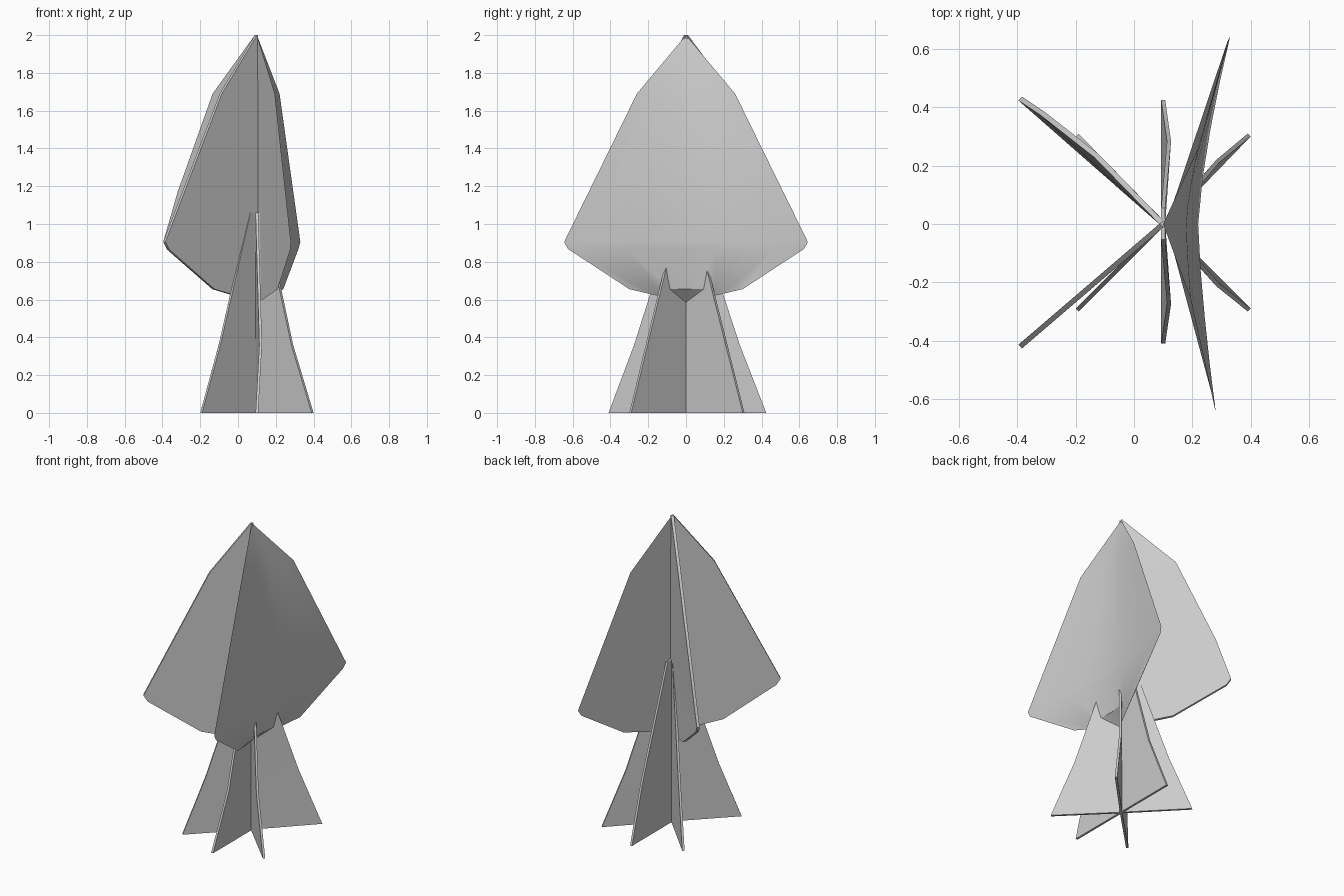
import bpy
import bmesh
from mathutils import Vector

if "Cube" in bpy.data.objects:
    bpy.data.objects.remove(bpy.data.objects["Cube"])

CX = 0.1  # all blades meet on a vertical axis at x = 0.1


def finish(name, bm, angle=0.6):
    bmesh.ops.remove_doubles(bm, verts=bm.verts, dist=0.0005)
    bmesh.ops.recalc_face_normals(bm, faces=bm.faces)
    mesh = bpy.data.meshes.new(name)
    bm.to_mesh(mesh)
    bm.free()
    ob = bpy.data.objects.new(name, mesh)
    bpy.context.collection.objects.link(ob)
    bpy.ops.object.select_all(action='DESELECT')
    ob.select_set(True)
    bpy.context.view_layer.objects.active = ob
    bpy.ops.object.shade_smooth_by_angle(angle=angle)
    return ob


def blade(name, tip, rows, thick):
    """Thin upright blade; rows are (inner, outer, z, sideways bulge), outward as fraction of tip."""
    d = Vector((tip[0] - CX, tip[1], 0))
    side = Vector((-d.y, d.x, 0)).normalized()
    bm = bmesh.new()
    rings = []
    for inner, outer, z, bulge in rows:
        base = Vector((CX, 0, z))
        a, b, off = base + d * inner, base + d * outer, side * thick / 2
        b = b + side * bulge
        rings.append([bm.verts.new(p) for p in (a - off, b - off, b + off, a + off)])
    for r, s in zip(rings, rings[1:]):
        for i in range(4):
            j = (i + 1) % 4
            bm.faces.new((r[i], r[j], s[j], s[i]))
    bm.faces.new(rings[0])
    bm.faces.new(rings[-1])
    return finish(name, bm)


# Two flat foliage blades on the left
blade("foliage_blade_back", (-0.39, 0.43),
      [(0, 0.02, 0.59, 0), (0, 0.3, 0.63, 0), (0, 0.47, 0.655, 0), (0, 0.96, 0.865, 0),
       (0, 1, 0.905, 0), (0, 0.86, 1.17, -0.012), (0, 0.5, 1.69, -0.025), (0, 0.01, 2, 0)], 0.018)
blade("foliage_blade_front", (-0.39, -0.42),
      [(0, 0.02, 0.59, 0), (0, 0.3, 0.63, 0), (0, 0.47, 0.655, 0), (0, 0.96, 0.865, 0),
       (0, 1, 0.905, 0), (0, 0.39, 1.69, 0), (0, 0.01, 2, 0)], 0.018)

# Right foliage: two blades joined by a hollowed outer web
# rows: z, front end (x, y), middle x, back end (x, y)
rows = [(1.69, (0.195, -0.26), 0.18, (0.22, 0.26)),
        (0.905, (0.28, -0.645), 0.22, (0.33, 0.645)),
        (0.868, (0.278, -0.625), 0.217, (0.32, 0.625)),
        (0.655, (0.21, -0.30), 0.18, (0.24, 0.30))]
bm = bmesh.new()
apex = bm.verts.new((CX, 0, 2))
foot = bm.verts.new((CX + 0.01, 0, 0.585))
grid = []
N = 4
for z, lo, mid, hi in rows:
    line = []
    for i in range(-N, N + 1):
        t = abs(i) / N
        end = lo if i < 0 else hi
        line.append(bm.verts.new((mid + (end[0] - mid) * t ** 1.4, end[1] * t, z)))
    grid.append(line)
for i in range(2 * N):
    bm.faces.new((apex, grid[0][i], grid[0][i + 1]))
    for a, b in zip(grid, grid[1:]):
        bm.faces.new((a[i], b[i], b[i + 1], a[i + 1]))
    bm.faces.new((grid[-1][i], foot, grid[-1][i + 1]))
for c in (0, -1):
    bm.faces.new([apex] + [line[c] for line in grid] + [foot])
finish("foliage_web", bm)

# Trunk: six tapering fins in a star
fins = [("right_back", (0.395, 0.305), 0.015), ("back", (0.1, 0.425), -0.02),
        ("left_back", (-0.195, 0.305), 0), ("left_front", (-0.195, -0.295), 0),
        ("front", (0.1, -0.41), 0.02), ("right_front", (0.395, -0.295), -0.015)]
for name, tip, bulge in fins:
    blade("trunk_fin_" + name, tip,
          [(0, 1, 0, 0), (0, 0.67, 0.36, bulge), (0, 0.13, 1.06, 0)], 0.014)
